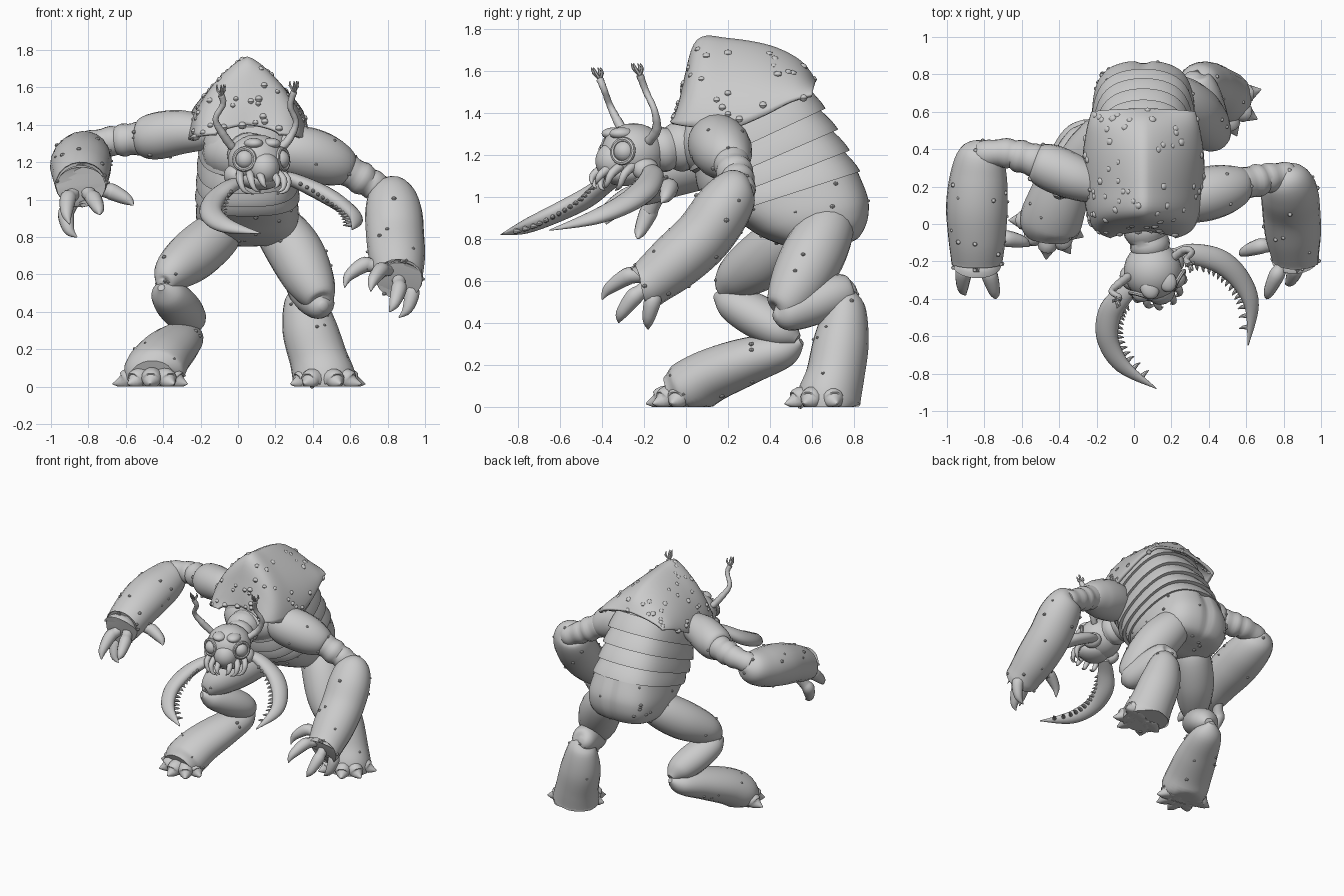
import bpy, bmesh, math, random
from mathutils import Vector, Matrix

if "Cube" in bpy.data.objects:
    bpy.data.objects.remove(bpy.data.objects["Cube"])
rng = random.Random(4)

grey = bpy.data.materials.new("chitin_grey")
grey.use_nodes = True
TONE = (0.6, 0.6, 0.6, 1)
grey.diffuse_color = TONE
grey.node_tree.nodes["Principled BSDF"].inputs["Base Color"].default_value = TONE


def finish(name, bm, angle=40):
    """Turn a bmesh into a smooth, coloured object."""
    bmesh.ops.recalc_face_normals(bm, faces=bm.faces)
    mesh = bpy.data.meshes.new(name)
    bm.to_mesh(mesh)
    bm.free()
    mesh.materials.append(grey)
    ob = bpy.data.objects.new(name, mesh)
    bpy.context.collection.objects.link(ob)
    bpy.ops.object.select_all(action='DESELECT')
    ob.select_set(True)
    bpy.context.view_layer.objects.active = ob
    bpy.ops.object.shade_smooth_by_angle(angle=math.radians(angle))
    return ob


def skin(bm, rows, closed=True):
    """Bridge rows of points into a surface, capping closed rows."""
    rings = [[bm.verts.new(p) for p in row] for row in rows]
    n = len(rings[0])
    for a, b in zip(rings, rings[1:]):
        for i in range(n if closed else n - 1):
            j = (i + 1) % n
            bm.faces.new((a[i], a[j], b[j], b[i]))
    if closed:
        bm.faces.new(rings[0])
        bm.faces.new(rings[-1])


def spline(keys, steps):
    """Catmull-Rom through tuples of any length."""
    k = [keys[0]] + list(keys) + [keys[-1]]
    out = []
    for i in range(1, len(k) - 2):
        for s in range(steps):
            t = s / steps
            out.append([0.5 * (2 * b + (c - a) * t + (2 * a - 5 * b + 4 * c - d) * t * t
                               + (3 * b - a - 3 * c + d) * t ** 3)
                        for a, b, c, d in zip(*k[i - 1:i + 3])])
    return out + [list(keys[-1])]


def tube(bm, keys, sides=20, steps=6, rings=0, flat=1.0, hint=(0, 0, 1), wobble=0.0):
    """Sweep an oval along (x, y, z, radius) keys; rings adds bulging segments."""
    pts = spline(keys, steps)
    pos = [Vector(p[:3]) for p in pts]
    up, rows = Vector(hint), []
    for i, p in enumerate(pos):
        tan = (pos[min(i + 1, len(pos) - 1)] - pos[max(i - 1, 0)]).normalized()
        side = tan.cross(up).normalized()
        up = side.cross(tan).normalized()
        r = max(p_r, 0.002) if (p_r := pts[i][3]) else 0.002
        if rings:
            r *= 0.94 + 0.12 * abs(math.sin(math.pi * rings * i / (len(pos) - 1)))
        row = []
        for k in range(sides):
            a = math.tau * k / sides
            rr = r * (1 + rng.uniform(-wobble, wobble))
            q = p + side * rr * math.cos(a) + up * rr * flat * math.sin(a)
            q.z = max(q.z, 0)
            row.append(q)
        rows.append(row)
    skin(bm, rows)


def limb(name, keys, warts=0, **kw):
    bm = bmesh.new()
    tube(bm, keys, **kw)
    add_warts(bm, warts)
    return finish(name, bm)


def ball(bm, centre, size, turn=Matrix(), seg=24):
    m = Matrix.Translation(centre) @ turn.to_4x4() @ Matrix.Diagonal((*size, 1))
    bmesh.ops.create_uvsphere(bm, u_segments=seg, v_segments=seg // 2, radius=1, matrix=m)


def add_warts(bm, count):
    """Scatter low bumps over the surface."""
    spots = [v.co.copy() for v in bm.verts]
    for p in rng.sample(spots, min(count, len(spots))):
        r = rng.uniform(0.007, 0.014)
        ball(bm, p, (r, r, r * 0.8), seg=8)


# --- keeled back shell: (top y, top z, rim y, rim z, half width)
MID = 0.05
bm = bmesh.new()
rows = []
for yt, zt, yb, zb, w in spline([(-.03, 1.40, -.07, 1.35, .17), (0, 1.56, -.03, 1.34, .25),
                                 (.06, 1.74, .05, 1.33, .29), (.2, 1.745, .2, 1.32, .315),
                                 (.4, 1.71, .36, 1.38, .315), (.54, 1.64, .5, 1.45, .295),
                                 (.61, 1.55, .6, 1.48, .27)], 6):
    row = []
    for k in range(-16, 17):
        u = k / 16
        h = 1 - abs(u) ** 1.35
        row.append((MID + w * math.sin(u * math.pi / 2) ** 1 * (0.8 + 0.2 * abs(u)),
                    yb + (yt - yb) * h, zb + (zt - zb) * h))
    rows.append(row)
skin(bm, rows, closed=False)
add_warts(bm, 70)
shell = finish("back_shell", bm, 50)
thick = shell.modifiers.new("rim", 'SOLIDIFY')
thick.thickness = 0.02
thick.offset = 0

# --- abdomen: fanned plates between a back line and a belly line
planes = [(.48, 1.64, 0, 1.38, .24), (.6, 1.53, -.02, 1.24, .255), (.665, 1.42, .02, 1.12, .265),
          (.725, 1.32, .06, 1.03, .27), (.78, 1.22, .11, .96, .275), (.83, 1.12, .18, .91, .28)]
pelvis = [(.83, 1.12, .18, .91, .27), (.87, 1.02, .27, .86, .28), (.88, .95, .35, .81, .275),
          (.865, .87, .45, .77, .25), (.82, .8, .54, .75, .19), (.74, .77, .62, .76, .06)]


def oval(yb, zb, yf, zf, w, grow, groove=0.0, sides=56):
    back, front = Vector((MID, yb, zb)), Vector((MID, yf, zf))
    c, axis = (back + front) / 2, (back - front) / 2
    row = []
    for k in range(sides):
        a = math.tau * (k + 0.5) / sides
        ca, sa = math.cos(a), math.sin(a)
        box = (ca ** 4 + sa ** 4) ** -0.12
        dent = 1 - groove * math.exp(-(sa / 0.12) ** 2) * (ca > 0)
        row.append(c + (axis * ca * dent + Vector((w * sa, 0, 0))) * grow * box)
    return row


bm = bmesh.new()
rows = []
for a, b in zip(planes, planes[1:]):
    for t in (0, 0.35, 0.7, 0.95, 1.0):
        mix = [p + (q - p) * t for p, q in zip(a, b)]
        rows.append(oval(*mix, 0.93 + 0.07 * math.sin(t * 1.5)))
    rows.append(oval(*b, 0.93))
skin(bm, rows)
finish("abdomen_plates", bm, 35)
bm = bmesh.new()
skin(bm, [oval(*p, 0.98, groove=0.07) for p in spline(pelvis, 4)])
add_warts(bm, 40)
finish("pelvis", bm)

# --- neck and chest
limb("neck", [(.04, .12, 1.25, .13), (.06, -.02, 1.24, .115), (.09, -.13, 1.22, .1),
              (.1, -.2, 1.2, .09)], rings=4)
bm = bmesh.new()
ball(bm, (MID, .15, 1.25), (.24, .19, .17))
finish("chest", bm)

# --- arms
limb("left_upper_arm", [(.2, .14, 1.26, .08), (.27, .14, 1.26, .13), (.38, .16, 1.24, .145),
                        (.5, .19, 1.2, .13), (.59, .22, 1.16, .085), (.61, .22, 1.15, .02)], warts=8)
limb("left_forearm", [(.55, .21, 1.18, .08), (.65, .23, 1.12, .085), (.74, .25, 1.07, .075),
                      (.84, .26, 1.02, .07)], rings=4)
limb("left_gauntlet", [(.79, .29, 1.08, .02), (.81, .25, 1.05, .11), (.83, .18, .95, .15),
                       (.84, .08, .81, .155), (.85, -.05, .69, .15), (.86, -.16, .6, .13),
                       (.86, -.19, .58, .125), (.86, -.15, .61, .09)],
     warts=25, flat=0.9, hint=(0, .7, -.7))
limb("right_upper_arm", [(-.14, .2, 1.36, .08), (-.21, .21, 1.36, .1), (-.32, .25, 1.36, .12),
                         (-.44, .3, 1.34, .125), (-.52, .33, 1.33, .1), (-.55, .34, 1.33, .03)],
     warts=8)
limb("right_forearm", [(-.5, .33, 1.33, .085), (-.6, .36, 1.32, .085), (-.7, .38, 1.31, .075),
                       (-.83, .37, 1.29, .07)], rings=4)
limb("right_gauntlet", [(-.81, .44, 1.29, .02), (-.82, .39, 1.27, .11), (-.83, .27, 1.23, .15),
                        (-.84, .1, 1.19, .165), (-.84, -.06, 1.14, .155), (-.84, -.18, 1.09, .14),
                        (-.84, -.22, 1.08, .13), (-.84, -.17, 1.1, .09)], warts=25, flat=0.9)


def claws(name, root, paths, r):
    """Curved, jointed spikes from one root through a bend to a tip."""
    bm = bmesh.new()
    for bend, tip in paths:
        a, b, c = Vector(root), Vector(bend), Vector(tip)
        mid = b.lerp(c, 0.5) + (b - a) * 0.15
        tube(bm, [(*a.lerp(b, 0.3), r), (*a.lerp(b, .75), r * .9), (*b, r * 1.05),
                  (*mid, r * .7), (*c, .003)], sides=12, steps=4, hint=(.3, .5, .8))
    finish(name, bm)


claws("left_claws", (.86, -.1, .64), [((.67, -.12, .65), (.57, -.17, .53)),
                                      ((.76, -.28, .62), (.71, -.4, .51)),
                                      ((.86, -.25, .52), (.81, -.32, .4)),
                                      ((.93, -.16, .5), (.86, -.18, .37))], .04)
claws("right_claws", (-.84, -.1, 1.08), [((-.67, -.08, 1.04), (-.56, -.12, .97)),
                                         ((-.77, -.28, 1.0), (-.74, -.4, .92)),
                                         ((-.91, -.26, 1.0), (-.9, -.38, .87)),
                                         ((-.92, -.18, .92), (-.86, -.23, .8))], .042)

# --- legs
limb("left_thigh", [(.14, .71, .95, .06), (.2, .68, .87, .125), (.3, .61, .73, .15),
                    (.38, .53, .58, .135), (.44, .46, .47, .085), (.45, .44, .45, .02)], warts=6)
limb("left_calf", [(.46, .42, .43, .02), (.44, .47, .44, .08), (.4, .58, .48, .1),
                   (.36, .7, .53, .1), (.33, .78, .55, .075), (.33, .81, .56, .02)])
limb("left_shin", [(.33, .78, .55, .03), (.35, .765, .49, .1), (.38, .74, .32, .145),
                   (.43, .71, .15, .155), (.46, .68, .04, .17), (.46, .68, 0, .165)],
     warts=12, hint=(0, 1, 0), flat=0.9)
limb("right_thigh", [(-.02, .58, .9, .06), (-.1, .51, .82, .125), (-.23, .38, .71, .14),
                     (-.34, .25, .62, .11), (-.39, .18, .56, .06), (-.4, .16, .55, .02)], warts=6)
limb("right_calf", [(-.41, .14, .53, .02), (-.38, .21, .5, .09), (-.32, .34, .43, .115),
                    (-.26, .46, .36, .095), (-.24, .53, .32, .03)], flat=0.9)
limb("right_shin", [(-.25, .55, .31, .02), (-.28, .47, .27, .1), (-.34, .3, .22, .14),
                    (-.41, .12, .15, .16), (-.45, 0, .08, .165), (-.46, -.07, .05, .12)],
     warts=12, flat=0.8)


def foot(name, heel, tips):
    """Wide padded toes ending in short spikes."""
    bm = bmesh.new()
    h = Vector(heel)
    for tip in tips:
        t = Vector((*tip, .015))
        k = h.lerp(t, .62) + Vector((0, 0, .012))
        tube(bm, [(*h, .05), (*h.lerp(t, .4), .065), (*k, .055), (*h.lerp(t, .74), .042),
                  (*t, .003)], sides=14, steps=4)
    finish(name, bm)


foot("left_foot", (.46, .66, .05), [(.68, .72), (.66, .56), (.55, .47), (.35, .48), (.28, .6)])
foot("right_foot", (-.45, .02, .06), [(-.67, .02), (-.59, -.12), (-.47, -.19), (-.34, -.16), (-.27, -.07)])

# --- head, turned to its left
TURN = Matrix.Rotation(math.radians(22), 4, 'Z')
HEAD = Matrix.Translation((.1, -.25, 1.2)) @ TURN


def at(x, y, z):
    return HEAD @ Vector((x, y, z))


bm = bmesh.new()
ball(bm, at(0, 0, .01), (.155, .155, .14), TURN)
ball(bm, at(0, -.1, -.03), (.085, .09, .09), TURN)
ball(bm, at(0, -.15, -.02), (.05, .035, .045), TURN)
ball(bm, at(0, -.05, -.09), (.11, .1, .06), TURN)
for s in (-1, 1):
    ball(bm, at(s * .13, .01, -.07), (.05, .065, .055), TURN)
    ball(bm, at(s * .05, -.08, .1), (.05, .06, .03), TURN)
finish("head", bm)

bm = bmesh.new()
rims = bmesh.new()
for s in (-1, 1):
    look = (TURN.to_3x3() @ Vector((s * .62, -.78, .1))).normalized()
    c = at(s * .1, -.085, .015)
    ball(bm, c, (.052, .052, .052), TURN)
    side = look.cross(Vector((0, 0, 1))).normalized()
    up = side.cross(look)
    loop = [(*(c + look * .018 + (side * math.cos(a) + up * math.sin(a)) * .056), .012)
            for a in [math.tau * k / 20 for k in range(21)]]
    tube(rims, loop, sides=8, steps=1, hint=look)
finish("eyes", bm)
finish("eye_rims", rims)

# --- small fangs round the mouth
bm = bmesh.new()
for s in (-1, 1):
    for x, y, drop in ((.035, -.15, .12), (.075, -.12, .14), (.11, -.07, .15)):
        tube(bm, [(*at(s * x, y + .03, -.05), .022), (*at(s * x * 1.25, y - .03, -.09), .02),
                  (*at(s * x * 1.1, y - .05, -drop), .012),
                  (*at(s * x * .6, y - .05, -drop - .02), .002)], sides=10, steps=3)
finish("mouth_fangs", bm)


def jaw(name, keys):
    """Sickle jaw with spikes along its inner edge."""
    bm = bmesh.new()
    tube(bm, keys, flat=0.7)
    pts = spline(keys, 4)
    for p, q in list(zip(pts, pts[1:]))[5:-1]:
        c = Vector(p[:3])
        run = (Vector(q[:3]) - c).normalized()
        inward = run.cross(Vector((0, 0, 1)))
        inward *= 1 if inward.dot(Vector((.22, -.55, .9)) - c) > 0 else -1
        base = c + inward * p[3] * .8
        tube(bm, [(*base, .014), (*(base + inward * .025 + run * .005), .009),
                  (*(base + inward * .045 + run * .015), .002)], sides=8, steps=2)
    finish(name, bm)


jaw("right_jaw", [(.02, -.3, 1.1, .04), (-.06, -.38, 1.06, .055), (-.13, -.48, .99, .065),
                  (-.14, -.62, .92, .06), (-.06, -.76, .86, .045), (.12, -.88, .82, .003)])
jaw("left_jaw", [(.22, -.17, 1.13, .04), (.31, -.16, 1.1, .055), (.46, -.2, 1.03, .065),
                 (.57, -.3, .96, .058), (.63, -.44, .9, .042), (.61, -.65, .84, .003)])

# --- feelers with a split tip
for side, keys in (("right", [(-.03, -.28, 1.28, .022), (-.08, -.32, 1.35, .022),
                              (-.12, -.36, 1.43, .016), (-.08, -.39, 1.51, .016), (-.09, -.41, 1.56, .018)]),
                   ("left", [(.21, -.18, 1.26, .022), (.27, -.14, 1.32, .022),
                             (.31, -.15, 1.41, .016), (.28, -.19, 1.5, .016), (.3, -.22, 1.58, .018)])):
    bm = bmesh.new()
    tube(bm, keys, sides=10, rings=9)
    end = Vector(keys[-1][:3])
    for dx, dy in ((-.022, 0), (.012, -.02), (.02, .012), (0, -.03)):
        tube(bm, [(*end, .009), (*(end + Vector((dx, dy, .03))), .008),
                  (*(end + Vector((dx, dy - .01, .055))), .002)], sides=6, steps=2, hint=(1, 0, 0))
    finish(side + "_feeler", bm)
